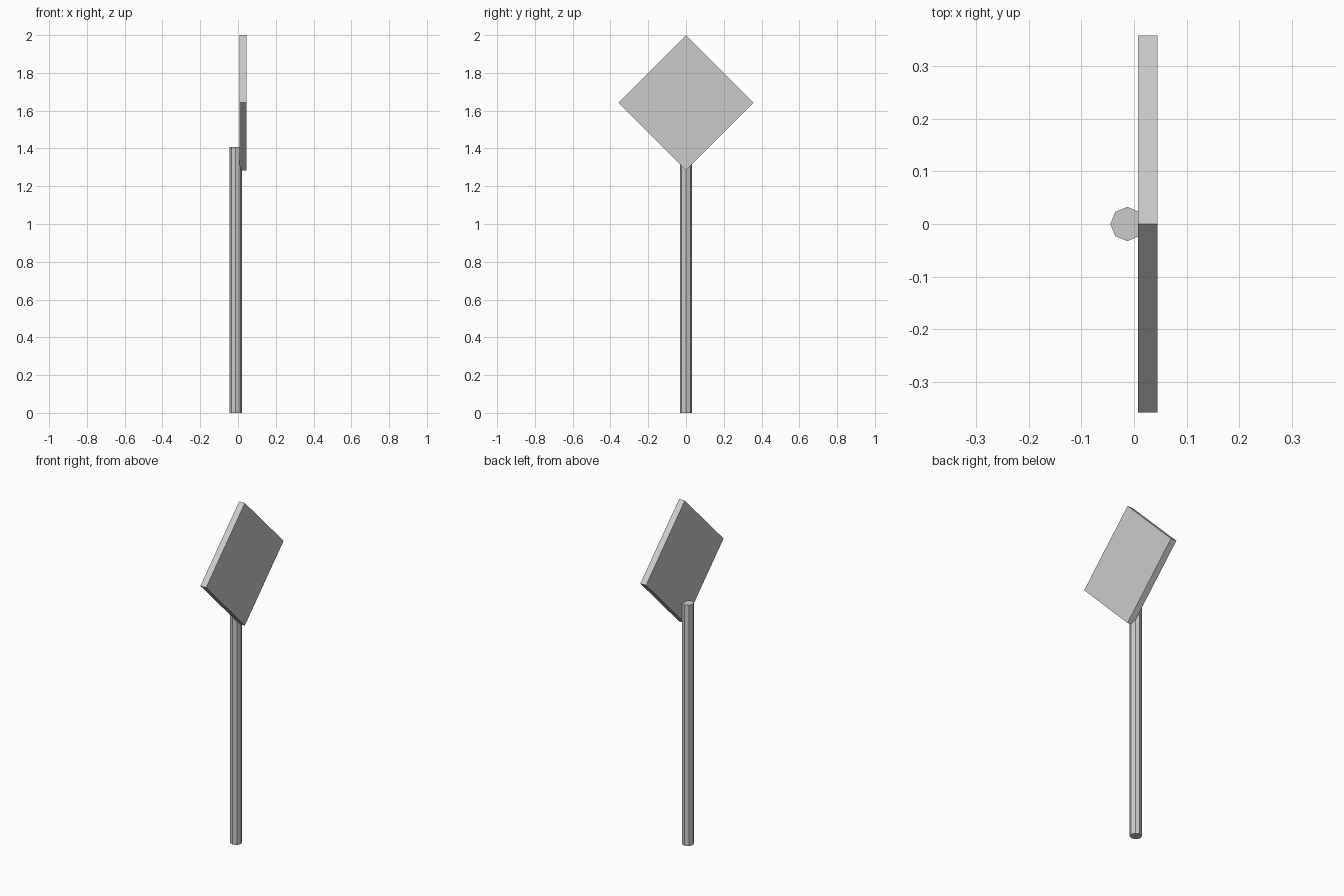
import bpy
from math import pi, sqrt

cube = bpy.data.objects.get("Cube")
if cube:
    bpy.data.objects.remove(cube, do_unlink=True)

# Single grey material
grey = bpy.data.materials.new("light_grey")
grey.use_nodes = True
colour = (0.6, 0.6, 0.6, 1)
grey.diffuse_color = colour
grey.node_tree.nodes["Principled BSDF"].inputs["Base Color"].default_value = colour


def finish(name):
    obj = bpy.context.object
    obj.name = name
    obj.data.materials.append(grey)
    return obj


# Octagonal post, corners on the axes
POST_HEIGHT = 1.408
bpy.ops.mesh.primitive_cylinder_add(
    vertices=8, radius=0.0325, depth=POST_HEIGHT,
    location=(-0.0125, 0, POST_HEIGHT / 2))
finish("post")

# Square sign plate standing on its corner
HALF_DIAGONAL = 0.358
side = HALF_DIAGONAL * sqrt(2)
bpy.ops.mesh.primitive_cube_add(
    size=1, location=(0.026, 0, 2 - HALF_DIAGONAL), rotation=(pi / 4, 0, 0))
plate = finish("sign_plate")
plate.scale = (0.037, side, side)
